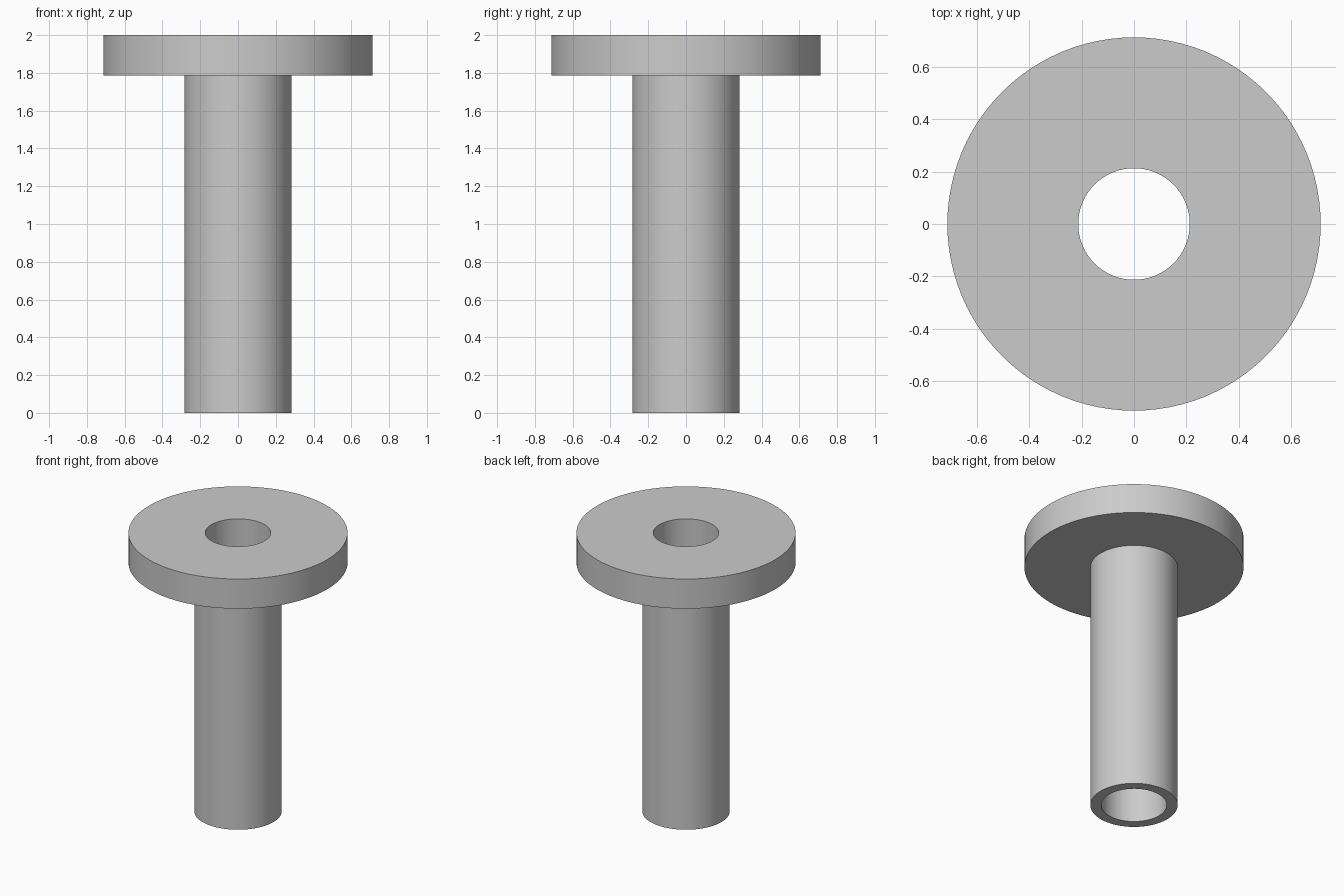
import bpy
import bmesh
from math import cos, sin, tau

cube = bpy.data.objects.get("Cube")
if cube:
    bpy.data.objects.remove(cube, do_unlink=True)

SEGMENTS = 96
FLANGE_RADIUS, TUBE_RADIUS, BORE_RADIUS = 0.713, 0.284, 0.213
HEIGHT, FLANGE_BOTTOM = 2.0, 1.787

grey = bpy.data.materials.new("light grey")
grey.use_nodes = True
colour = (0.6, 0.6, 0.6, 1)
grey.diffuse_color = colour
grey.node_tree.nodes["Principled BSDF"].inputs["Base Color"].default_value = colour


def lathe(name, profile):
    """Revolve a closed (radius, height) profile around the z axis."""
    bm = bmesh.new()
    rings = [[bm.verts.new((r * cos(tau * i / SEGMENTS), r * sin(tau * i / SEGMENTS), z))
              for i in range(SEGMENTS)] for r, z in profile]
    for lower, upper in zip(rings, rings[1:] + rings[:1]):
        for i in range(SEGMENTS):
            j = (i + 1) % SEGMENTS
            bm.faces.new((lower[i], lower[j], upper[j], upper[i]))
    bmesh.ops.recalc_face_normals(bm, faces=bm.faces)
    mesh = bpy.data.meshes.new(name)
    bm.to_mesh(mesh)
    bm.free()
    mesh.materials.append(grey)
    obj = bpy.data.objects.new(name, mesh)
    bpy.context.collection.objects.link(obj)
    bpy.ops.object.select_all(action="DESELECT")
    obj.select_set(True)
    bpy.context.view_layer.objects.active = obj
    bpy.ops.object.shade_smooth_by_angle()
    return obj


# Hollow tube with a wide flange at the top, in one watertight piece
lathe("flanged_bushing", [
    (BORE_RADIUS, 0),
    (TUBE_RADIUS, 0),
    (TUBE_RADIUS, FLANGE_BOTTOM),
    (FLANGE_RADIUS, FLANGE_BOTTOM),
    (FLANGE_RADIUS, HEIGHT),
    (BORE_RADIUS, HEIGHT),
])
